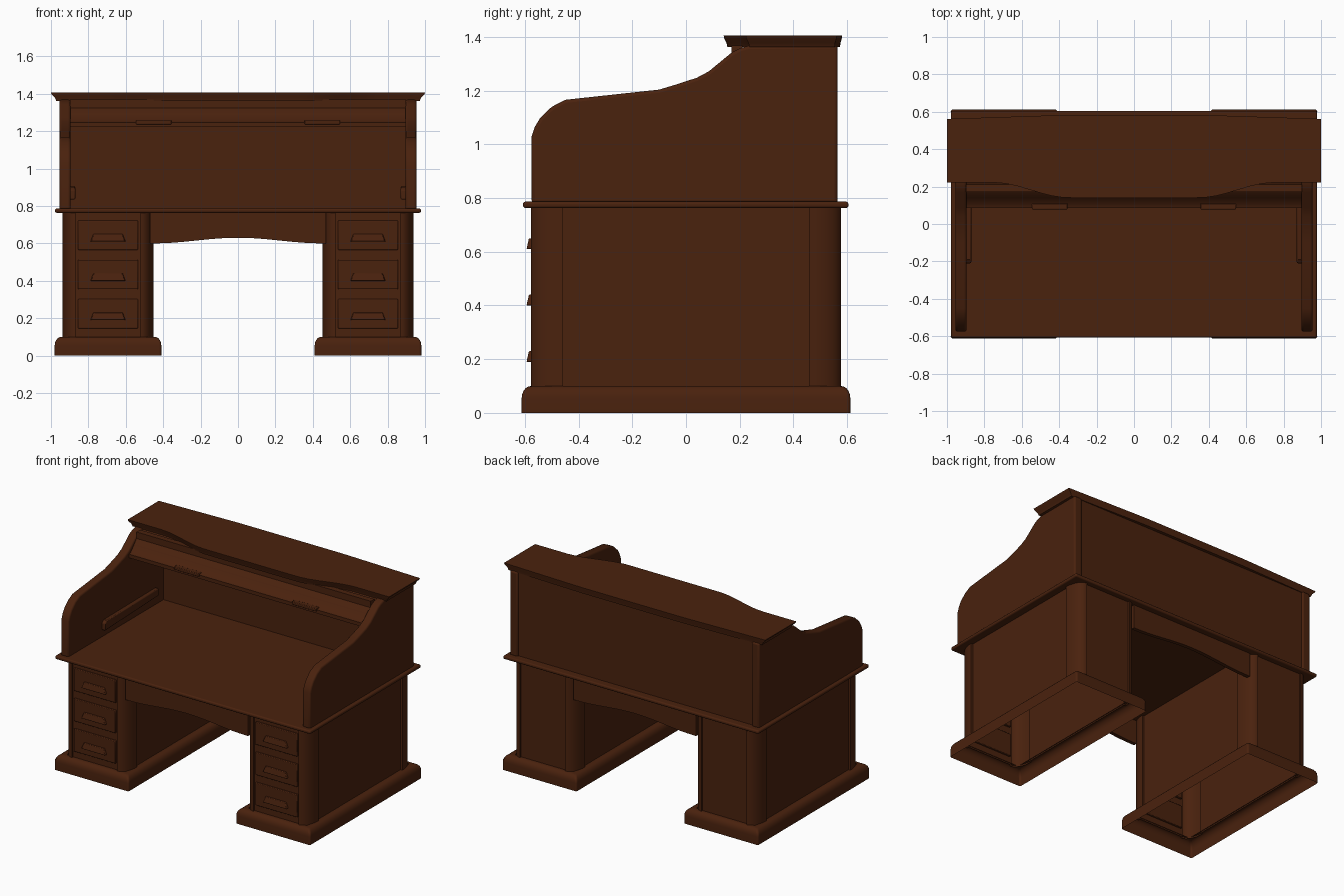
import bpy, bmesh, math
from mathutils import Vector

cube = bpy.data.objects.get("Cube")
if cube:
    bpy.data.objects.remove(cube, do_unlink=True)

wood = bpy.data.materials.new("dark brown wood")
wood.use_nodes = True
WOOD = (0.068, 0.0157, 0.0042, 1)
wood.diffuse_color = WOOD
wood.node_tree.nodes["Principled BSDF"].inputs["Base Color"].default_value = WOOD


def finish(name, bm, bevel=0, segments=2):
    bmesh.ops.recalc_face_normals(bm, faces=bm.faces)
    mesh = bpy.data.meshes.new(name)
    bm.to_mesh(mesh)
    bm.free()
    mesh.materials.append(wood)
    ob = bpy.data.objects.new(name, mesh)
    bpy.context.collection.objects.link(ob)
    if bevel:
        mod = ob.modifiers.new("bevel", "BEVEL")
        mod.width, mod.segments = bevel, segments
        mod.limit_method, mod.angle_limit = "ANGLE", math.radians(50)
    bpy.ops.object.select_all(action="DESELECT")
    ob.select_set(True)
    bpy.context.view_layer.objects.active = ob
    bpy.ops.object.shade_smooth_by_angle(angle=math.radians(35))
    return ob


def loft(name, rings, bottom=True, top=True, **kw):
    """Skin a stack of equal-length closed rings."""
    bm = bmesh.new()
    rows = [[bm.verts.new(p) for p in ring] for ring in rings]
    for a, b in zip(rows, rows[1:]):
        for i in range(len(a)):
            j = (i + 1) % len(a)
            bm.faces.new((a[i], a[j], b[j], b[i]))
    if bottom:
        bm.faces.new(rows[0])
    if top:
        bm.faces.new(rows[-1])
    return finish(name, bm, **kw)


def box(name, x, y, z, **kw):
    base = [(x[0], y[0]), (x[1], y[0]), (x[1], y[1]), (x[0], y[1])]
    return loft(name, [[(a, b, h) for a, b in base] for h in z], **kw)


def side_prism(name, profile, x0, x1, **kw):
    """Extrude a (y, z) profile along x."""
    return loft(name, [[(x, y, z) for y, z in profile] for x in (x0, x1)], **kw)


def front_prism(name, profile, y0, y1, **kw):
    """Extrude an (x, z) profile along y."""
    return loft(name, [[(x, y, z) for x, z in profile] for y in (y0, y1)], **kw)


def pedestal_outline(cx, hx, hy, rx, ry, recess, z):
    """Rectangle with rounded corner posts and panels set back between them."""
    pts = []
    for k in range(4):
        sx, sy = ((1, 1), (-1, 1), (-1, -1), (1, -1))[k]
        arc = []
        for i in range(9):
            t = math.radians(90 * k + 90 * i / 8)
            arc.append((sx * (hx - rx) + rx * math.cos(t), sy * (hy - ry) + ry * math.sin(t)))
        first, last = arc[0], arc[-1]
        if k % 2 == 0:
            first, last = (first[0] - sx * recess, first[1]), (last[0], last[1] - sy * recess)
        else:
            first, last = (first[0], first[1] - sy * recess), (last[0] - sx * recess, last[1])
        pts += [first] + arc + [last]
    return [(cx + x, y, z) for x, y in pts]


def rounded_rect(cx, hx, hy, r, z):
    return pedestal_outline(cx, hx, hy, r, r, 0.0005, z)


# Pedestals, hollow and open underneath, with plinths, drawers and pulls
for side, s in (("left", 1), ("right", -1)):
    cx = s * 0.695
    loft(f"{side}_pedestal",
         [pedestal_outline(cx, 0.243, 0.578, 0.07, 0.12, 0.014, z) for z in (0.09, 0.77)],
         bottom=False, top=False)
    rings = [rounded_rect(cx, 0.285, 0.612, 0.012, 0)]
    for i in range(6):
        t = math.radians(18 * i)
        inset = 0.035 * (1 - math.cos(t))
        rings.append(rounded_rect(cx, 0.285 - inset, 0.612 - inset, 0.012, 0.055 + 0.045 * math.sin(t)))
    rings.append(rounded_rect(cx, 0.225, 0.56, 0.012, 0.1))
    loft(f"{side}_plinth", rings, bottom=False, top=False)
    for n, z in enumerate((0.145, 0.355, 0.565)):
        box(f"{side}_drawer_{n + 1}", (cx - 0.16, cx + 0.16), (-0.576, -0.55), (z, z + 0.157), bevel=0.004)
        low, high = z + 0.045, z + 0.085
        loft(f"{side}_drawer_pull_{n + 1}", [
            [(cx - 0.095, -0.57, low), (cx + 0.095, -0.57, low), (cx + 0.08, -0.57, high), (cx - 0.08, -0.57, high)],
            [(cx - 0.09, -0.594, low), (cx + 0.09, -0.594, low), (cx + 0.075, -0.585, high), (cx - 0.075, -0.585, high)],
        ], bevel=0.003)

# Arched aprons across the kneehole, front and back
arch = [(-0.47, 0.775), (-0.47, 0.6)]
arch += [(x / 20, 0.6 + 0.03 * math.cos(math.pi * x / 18) ** 2) for x in range(-9, 10)]
arch += [(0.47, 0.6), (0.47, 0.775)]
front_prism("front_apron", arch, -0.56, -0.535)
front_prism("back_apron", arch, 0.535, 0.56)

# Desktop slab with rounded rim
box("desktop", (-0.978, 0.978), (-0.607, 0.605), (0.763, 0.787), bevel=0.009, segments=3)

# Curved side panels of the upper case
curve = [(-0.575, 0.78), (-0.575, 1.03), (-0.563, 1.065), (-0.542, 1.1), (-0.5, 1.14), (-0.45, 1.166),
         (-0.1, 1.204), (-0.04, 1.222), (0.04, 1.248), (0.085, 1.272), (0.17, 1.342), (0.2, 1.358),
         (0.235, 1.368), (0.565, 1.368), (0.565, 0.78)]
for side, s in (("left", 1), ("right", -1)):
    ob = side_prism(f"{side}_side_panel", curve, s * 0.895, s * 0.955, bevel=0.012, segments=3)
    side_prism(f"{side}_inner_rail", [(-0.21, 0.835), (-0.21, 0.885), (-0.19, 0.9), (0.38, 0.905), (0.38, 0.855)],
               s * 0.87, s * 0.9, bevel=0.006)

# Back of the upper case
box("case_back", (-0.9, 0.9), (0.465, 0.552), (0.78, 1.37))

# Raised roll top and its lower bar
roll = [(0.085, 1.222), (0.085, 1.247), (0.105, 1.252), (0.14, 1.29), (0.165, 1.32), (0.205, 1.345),
        (0.25, 1.368), (0.29, 1.368), (0.235, 1.33), (0.18, 1.285), (0.13, 1.222)]
side_prism("roll_top", roll, -0.897, 0.897)
box("roll_top_head", (-0.897, 0.897), (0.17, 0.21), (1.322, 1.368))
for side, s in (("left", 1), ("right", -1)):
    box(f"{side}_roll_pull", (s * 0.45 - 0.095, s * 0.45 + 0.095), (0.078, 0.11), (1.236, 1.258), bevel=0.004)


# Cornice with bowed front edge and sloping rim
def cornice_ring(inset, z):
    front, back = [], []
    for i in range(33):
        x = -1 + i / 16
        t = min(max((0.75 - abs(x)) / 0.4, 0), 1)
        ease = t * t * (3 - 2 * t)
        px = x * (1 - inset)
        front.append((px, 0.222 - 0.082 * ease + inset * 0.5, z))
        back.append((px, 0.562 + 0.02 * min((1 - abs(x)) / 0.6, 1) - inset * 0.3, z))
    return front + back[::-1]


loft("cornice", [cornice_ring(0.028, 1.362), cornice_ring(0.022, 1.378),
                 cornice_ring(0.004, 1.396), cornice_ring(0, 1.406)])
